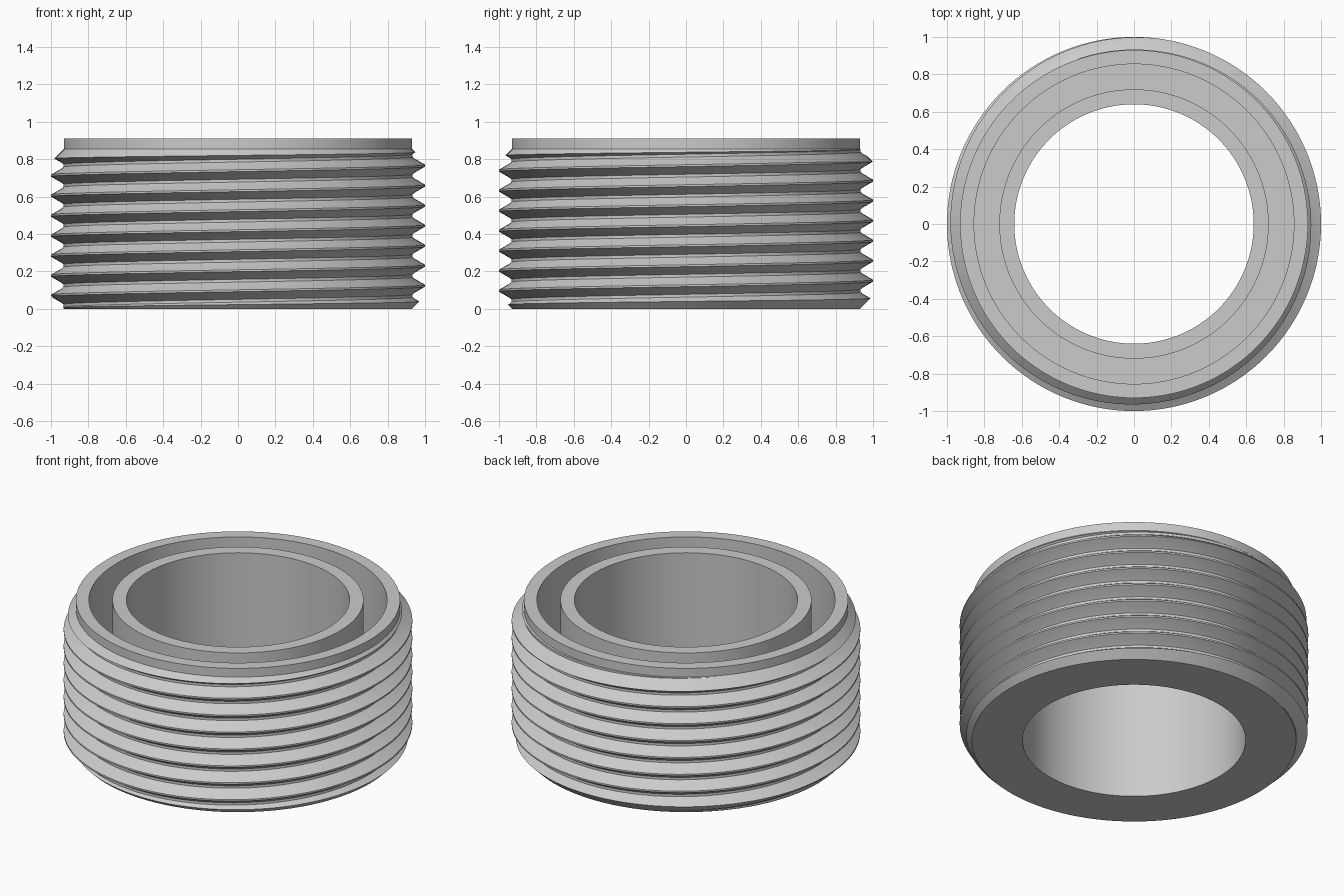
import bpy
import bmesh
from math import cos, sin, tau, radians

cube = bpy.data.objects.get("Cube")
if cube:
    bpy.data.objects.remove(cube, do_unlink=True)

SEGMENTS = 128
PITCH = 0.107
HEIGHT = 0.91

grey = bpy.data.materials.new("plain grey")
grey.use_nodes = True
grey.diffuse_color = (0.6, 0.6, 0.6, 1)
grey.node_tree.nodes["Principled BSDF"].inputs["Base Color"].default_value = grey.diffuse_color


def polar(r, i, z):
    a = tau * i / SEGMENTS
    return (r * cos(a), r * sin(a), z)


def make_object(name, bm):
    bmesh.ops.recalc_face_normals(bm, faces=bm.faces[:])
    mesh = bpy.data.meshes.new(name)
    bm.to_mesh(mesh)
    bm.free()
    mesh.materials.append(grey)
    obj = bpy.data.objects.new(name, mesh)
    bpy.context.scene.collection.objects.link(obj)
    return obj


def helical_rod(name, tooth, first_turn, turns, start):
    """Solid right-handed screw; tooth lists (height offset, radius) over one pitch."""
    bm = bmesh.new()
    step = len(tooth)
    rows = [(start + (first_turn + t) * PITCH + dz, r)
            for t in range(turns) for dz, r in tooth]
    grid = [[bm.verts.new(polar(r, i, z + PITCH * i / SEGMENTS)) for z, r in rows]
            for i in range(SEGMENTS)]
    # the last column joins the first, one pitch further up
    columns = grid + [grid[0][step:]]
    for a, b in zip(columns, columns[1:]):
        for j in range(min(len(a), len(b)) - 1):
            bm.faces.new((a[j], b[j], b[j + 1], a[j + 1]))
    # close both ends with fans
    edges = [e for e in bm.edges if e.is_boundary]
    for low in (True, False):
        tip = bm.verts.new((0, 0, -0.4 if low else HEIGHT + 0.4))
        for e in edges:
            if (e.verts[0].co.z < HEIGHT / 2) == low:
                bm.faces.new((*e.verts, tip))
    return make_object(name, bm)


def lathe(name, profile):
    bm = bmesh.new()
    rings = [[bm.verts.new(polar(r, i, z)) for i in range(SEGMENTS)] for r, z in profile]
    for a, b in zip(rings, rings[1:] + rings[:1]):
        for i in range(SEGMENTS):
            k = (i + 1) % SEGMENTS
            bm.faces.new((a[i], a[k], b[k], b[i]))
    return make_object(name, bm)


# Thread tooth: narrow crest, sloped flanks, softened root
half = [(0.005, 1.0), (0.037, 0.945), (0.046, 0.933)]
tooth = [(-dz, r) for dz, r in reversed(half)] + half
ring = helical_rod("threaded_ring", tooth, -3, 15, 0.0165)

# Blank: bore, double wall with an open groove, chamfered thread ends, plain neck
blank = lathe("ring_blank", [
    (0.64, 0), (0.93, 0), (1.03, 0.10), (1.03, 0.755), (0.93, 0.855),
    (0.93, HEIGHT), (0.855, HEIGHT), (0.855, 0.15), (0.72, 0.15),
    (0.72, HEIGHT), (0.64, HEIGHT)])

# Keep the screw only where it lies inside the blank
cut = ring.modifiers.new("trim", 'BOOLEAN')
cut.operation = 'INTERSECT'
cut.solver = 'EXACT'
cut.object = blank
bpy.ops.object.select_all(action='DESELECT')
bpy.context.view_layer.objects.active = ring
ring.select_set(True)
bpy.ops.object.modifier_apply(modifier=cut.name)
bpy.data.objects.remove(blank, do_unlink=True)
bpy.ops.object.shade_smooth_by_angle(angle=radians(25))
